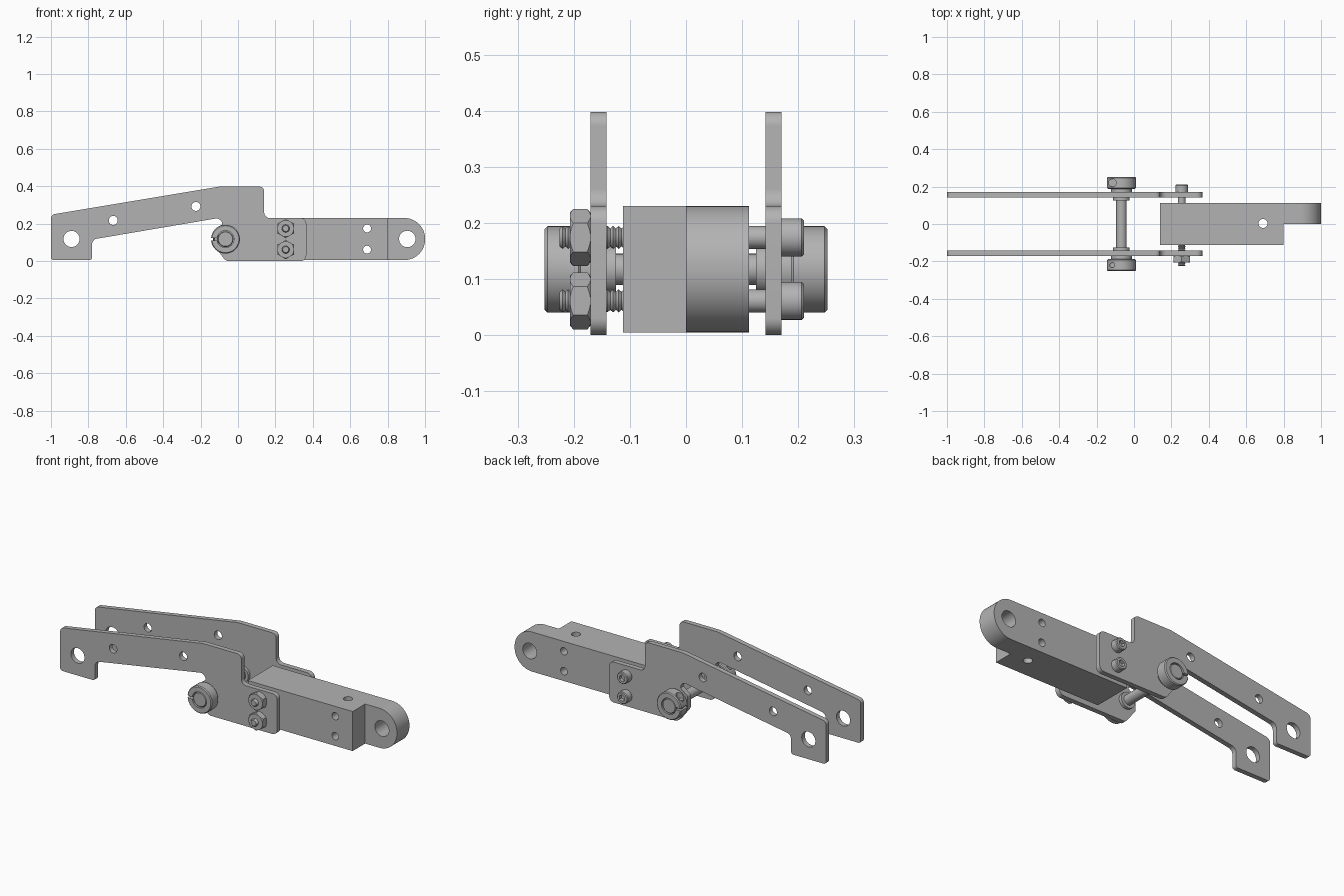
import bpy, bmesh, math
from mathutils import Matrix, Vector

cube = bpy.data.objects.get("Cube")
if cube:
    bpy.data.objects.remove(cube, do_unlink=True)

steel = bpy.data.materials.new("brushed grey")
steel.use_nodes = True
grey = (0.45, 0.45, 0.45, 1)
steel.diffuse_color = grey
steel.node_tree.nodes["Principled BSDF"].inputs["Base Color"].default_value = grey


def finish(name, bm):
    bmesh.ops.recalc_face_normals(bm, faces=bm.faces)
    mesh = bpy.data.meshes.new(name)
    bm.to_mesh(mesh)
    bm.free()
    obj = bpy.data.objects.new(name, mesh)
    bpy.context.collection.objects.link(obj)
    return obj


def rounded(corners, steps=8):
    """Outline in x and z from (x, z, fillet radius) corners."""
    out = []
    for i, (x, z, r) in enumerate(corners):
        p = Vector((x, z))
        if r == 0:
            out.append(p)
            continue
        a = (Vector(corners[i - 1][:2]) - p).normalized()
        b = (Vector(corners[(i + 1) % len(corners)][:2]) - p).normalized()
        half = a.angle(b) / 2
        centre = p + (a + b).normalized() * r / math.sin(half)
        tangent = r / math.tan(half)
        start, end = p + a * tangent - centre, p + b * tangent - centre
        out += [centre + start.lerp(end, k / steps).normalized() * r for k in range(steps + 1)]
    return out


def prism(name, outline, y0, y1):
    bm = bmesh.new()
    face = bm.faces.new([bm.verts.new((x, y0, z)) for x, z in outline])
    new = bmesh.ops.extrude_face_region(bm, geom=[face])["geom"]
    verts = [v for v in new if isinstance(v, bmesh.types.BMVert)]
    bmesh.ops.translate(bm, verts=verts, vec=(0, y1 - y0, 0))
    return finish(name, bm)


def box(x0, x1, y0, y1, z0, z1):
    return prism("cutter", [(x0, z0), (x1, z0), (x1, z1), (x0, z1)], y0, y1)


def lathe(name, profile, at, side=1, segments=40, upright=False):
    """Spin (radius, distance) points about the y axis, or z if upright."""
    bm = bmesh.new()
    verts = [bm.verts.new((0, d * side, r)) for r, d in profile]
    edges = [bm.edges.new(pair) for pair in zip(verts, verts[1:])]
    bmesh.ops.spin(bm, geom=verts + edges, cent=(0, 0, 0), axis=(0, 1, 0),
                   angle=math.tau, steps=segments, use_duplicate=False)
    bmesh.ops.remove_doubles(bm, verts=bm.verts, dist=1e-5)
    if upright:
        bmesh.ops.rotate(bm, verts=bm.verts, cent=(0, 0, 0), matrix=Matrix.Rotation(math.pi / 2, 3, "X"))
    bmesh.ops.translate(bm, verts=bm.verts, vec=at)
    return finish(name, bm)


def rod(name, r, d0, d1, at, **options):
    return lathe(name, [(0, d0), (r, d0), (r, d1), (0, d1)], at, **options)


def boolean(obj, cutters, operation="DIFFERENCE"):
    for cutter in cutters:
        cutter.hide_render = True
        mod = obj.modifiers.new("cut", "BOOLEAN")
        mod.operation, mod.object, mod.solver = operation, cutter, "EXACT"
    bpy.context.view_layer.update()
    result = obj.evaluated_get(bpy.context.evaluated_depsgraph_get())
    mesh = bpy.data.meshes.new_from_object(result)
    obj.modifiers.clear()
    obj.data = mesh
    for cutter in cutters:
        bpy.data.objects.remove(cutter, do_unlink=True)
    return obj


parts = []
PIN_X, PIN_Z = -0.067, 0.117
BOLT_X, BOLT_Z = 0.255, (0.174, 0.061)

# Cranked side plates
plate_outline = rounded([
    (-1, 0.005, 0.015), (-0.78, 0.005, 0.015), (-0.78, 0.115, 0.03),
    (-0.085, 0.233, 0.03), (-0.085, 0.195, 0), (-0.13, 0.16, 0.02),
    (-0.13, 0.085, 0.03), (-0.065, 0, 0.03), (0.365, 0, 0.03),
    (0.365, 0.23, 0.03), (0.14, 0.23, 0.03), (0.14, 0.398, 0.025),
    (-0.1, 0.398, 0.15), (-1, 0.248, 0.025)])
for side, label in ((-1, "front"), (1, "back")):
    plate = prism(label + "_side_plate", plate_outline, side * 0.142, side * 0.17)
    holes = [rod("cutter", r, -0.3, 0.3, (x, 0, z))
             for x, z, r in ((-0.89, 0.118, 0.043), (-0.667, 0.217, 0.024), (-0.225, 0.292, 0.024))]
    parts.append(boolean(plate, holes))

# Solid arm with half-width rounded tongue
arm = prism("arm_block", rounded([(0.14, 0.005, 0), (1, 0.005, 0.11),
                                  (1, 0.23, 0.11), (0.14, 0.23, 0)], 16), -0.112, 0.112)
arm_cutters = [box(0.8, 1.1, -0.3, 0, -0.1, 0.4),
               rod("cutter", 0.044, -0.3, 0.3, (0.905, 0, 0.118)),
               rod("cutter", 0.024, -0.3, 0.5, (0.69, 0.003, 0), upright=True)]
arm_cutters += [rod("cutter", 0.021, -0.3, 0.3, (0.69, 0, z)) for z in BOLT_Z]
parts.append(boolean(arm, arm_cutters))

# Cross pin
pin_at = (PIN_X, 0, PIN_Z)
parts.append(lathe("cross_pin", [
    (0, -0.249), (0.038, -0.249), (0.042, -0.245), (0.042, -0.18), (0.028, -0.18),
    (0.028, 0.18), (0.042, 0.18), (0.042, 0.245), (0.038, 0.249), (0, 0.249)], pin_at))

# Bushings and split clamp collars at both pin ends
for side, label, screw_r in ((-1, "front", 0.013), (1, "back", 0.021)):
    parts.append(lathe(label + "_bushing", [
        (0.027, 0.125), (0.044, 0.125), (0.044, 0.15), (0.056, 0.165), (0.056, 0.19),
        (0.027, 0.19), (0.027, 0.125)], pin_at, side))
    collar = lathe(label + "_clamp_collar", [
        (0.045, 0.187), (0.072, 0.187), (0.077, 0.192), (0.077, 0.247),
        (0.072, 0.252), (0.045, 0.252), (0.045, 0.187)], pin_at, side, 56)
    screw_at = (-0.116, side * 0.22, 0)
    parts.append(boolean(collar, [
        box(-0.2, -0.1, -0.3, 0.3, 0.11, 0.123),
        rod("cutter", screw_r, 0.15, 0.3, screw_at, upright=True)]))
    parts.append(rod(label + "_clamp_screw", screw_r * 0.85, 0.095, 0.158, screw_at,
                     segments=20, upright=True))

# Socket-head bolts with threaded tails and hex nuts
for z, label in zip(BOLT_Z, ("upper", "lower")):
    at = (BOLT_X, 0, z)
    thread = [(0.0205 if k % 2 else 0.016, -0.225 + k * 0.005) for k in range(25)]
    bolt = lathe(label + "_bolt", [(0, -0.225)] + thread + [
        (0.0205, -0.1), (0.0205, 0.17), (0.034, 0.17), (0.034, 0.206),
        (0.03, 0.21), (0, 0.21)], at, segments=28)
    parts.append(boolean(bolt, [rod("cutter", 0.019, 0.19, 0.25, at, segments=6)]))
    nut = rod(label + "_hex_nut", 0.051, 0.16, 0.22, at, side=-1, segments=6)
    chamfer = lathe("cutter", [(0, 0.17), (0.044, 0.17), (0.052, 0.177), (0.052, 0.2),
                               (0.044, 0.207), (0, 0.207)], at, -1)
    parts.append(boolean(nut, [chamfer], "INTERSECT"))

# Shared material and smooth shading with crisp edges
bpy.ops.object.select_all(action="DESELECT")
for part in parts:
    part.data.materials.clear()
    part.data.materials.append(steel)
    part.select_set(True)
bpy.context.view_layer.objects.active = parts[0]
bpy.ops.object.shade_smooth_by_angle(angle=math.radians(30))
